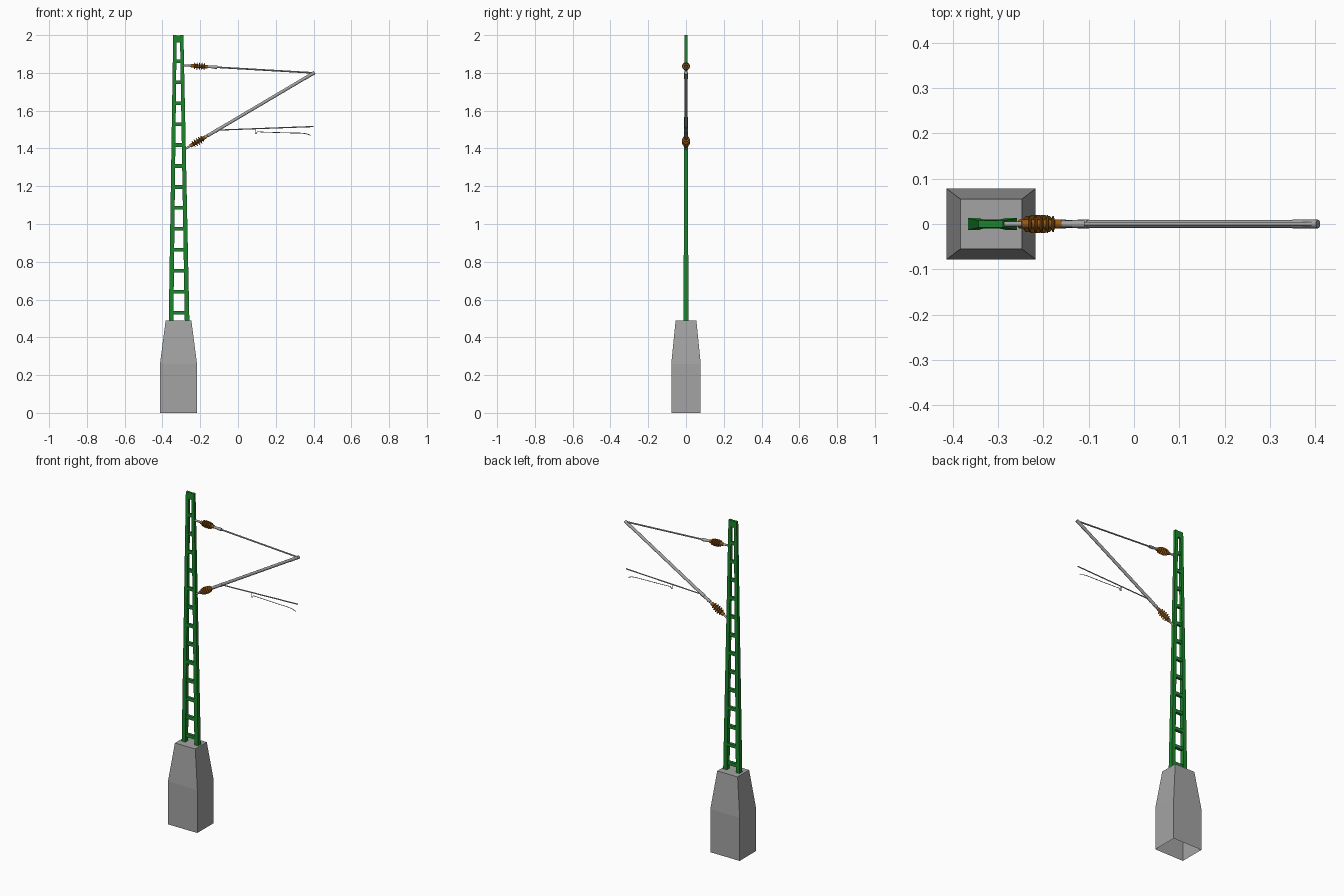
import bpy, bmesh, math
from mathutils import Vector

if "Cube" in bpy.data.objects:
    bpy.data.objects.remove(bpy.data.objects["Cube"])


def material(name, color):
    m = bpy.data.materials.new(name)
    m.diffuse_color = color
    m.use_nodes = True
    m.node_tree.nodes["Principled BSDF"].inputs["Base Color"].default_value = m.diffuse_color
    return m


GREEN = material("green_paint", (0.012, 0.235, 0.025, 1))
BROWN = material("brown_ceramic", (0.31, 0.10, 0.006, 1))
GREY = material("mid_grey", (0.37, 0.37, 0.37, 1))


def finish(name, bm, mat, smooth=False):
    bmesh.ops.recalc_face_normals(bm, faces=bm.faces)
    me = bpy.data.meshes.new(name)
    bm.to_mesh(me)
    bm.free()
    ob = bpy.data.objects.new(name, me)
    bpy.context.collection.objects.link(ob)
    me.materials.append(mat)
    if smooth:
        bpy.ops.object.select_all(action='DESELECT')
        ob.select_set(True)
        bpy.context.view_layer.objects.active = ob
        bpy.ops.object.shade_smooth_by_angle(angle=math.radians(50))
    return ob


def loft(name, rings, mat=GREY, cap_start=True, smooth=False):
    """Skin a list of equal-length point rings."""
    bm = bmesh.new()
    vs = [[bm.verts.new(p) for p in r] for r in rings]
    n = len(vs[0])
    for a, b in zip(vs, vs[1:]):
        for i in range(n):
            bm.faces.new((a[i], a[(i + 1) % n], b[(i + 1) % n], b[i]))
    if cap_start:
        bm.faces.new(vs[0])
    bm.faces.new(vs[-1])
    return finish(name, bm, mat, smooth)


def rect(cx, hx, hy, z):
    return [(cx + sx * hx, sy * hy, z) for sx, sy in ((-1, -1), (1, -1), (1, 1), (-1, 1))]


def lathe(name, p0, p1, profile, mat=GREY, sides=10):
    """Turned part along p0-p1; profile holds (fraction along, radius)."""
    p0, p1 = Vector(p0), Vector(p1)
    d = (p1 - p0).normalized()
    v = Vector((0, 1, 0))
    u = v.cross(d)
    rings = [[p0.lerp(p1, t) + r * (u * math.cos(a) + v * math.sin(a))
              for a in (2 * math.pi * (i + 0.5) / sides for i in range(sides))]
             for t, r in profile]
    return loft(name, rings, mat, smooth=True)


def rod(name, p0, p1, r, sides=8):
    return lathe(name, p0, p1, [(0, r), (1, r)], GREY, sides)


# Concrete footing, open underneath
CX = -0.315
loft("footing", [rect(CX, 0.098, 0.078, 0), rect(CX, 0.098, 0.078, 0.26),
                 rect(CX, 0.068, 0.055, 0.49)], cap_start=False)

# Tapering ladder mast
Z0, Z1 = 0.48, 2.0


def mast(z):
    """Centre x, leg centre offset, leg half width, leg half depth at height z."""
    t = (z - Z0) / (Z1 - Z0)
    return CX + 0.003 - 0.004 * t, 0.0425 - 0.0245 * t, 0.0122 - 0.003 * t, 0.0132 - 0.0055 * t


for side, label in ((-1, "left"), (1, "right")):
    rings = []
    for z in (Z0, Z1):
        cx, off, hw, hd = mast(z)
        rings.append(rect(cx + side * off, hw, hd, z))
    loft("mast_leg_" + label, rings, GREEN)
for i in range(13):
    z = 0.53 + i * 0.111
    cx, off, hw, hd = mast(z)
    loft("mast_rung_%02d" % (i + 1),
         [rect(cx, off, hd * 0.75, z + s * 0.0095) for s in (-1, 1)], GREEN)
loft("mast_head", [rect(CX - 0.001, 0.02, 0.0072, z) for z in (1.96, 1.999)], GREEN)

# Ribbed insulator profile: slim core with thin sheds
insulator = [(0, 0.010), (0.14, 0.010)]
for i in range(5):
    t = 0.17 + i * 0.145
    r = 0.021 if i in (1, 2, 3) else 0.018
    insulator += [(t, 0.010), (t + 0.025, r), (t + 0.055, r), (t + 0.08, 0.010)]
insulator += [(0.86, 0.010), (1, 0.010)]


def arm(label, a, b, xs, r_tube, r_clamp):
    """Mast pin, insulator, clamp and tube on the line a-b, split at the x values."""
    a, b = Vector(a), Vector(b)
    p = [a.lerp(b, (x - a.x) / (b.x - a.x)) for x in xs]
    rod(label + "_mast_pin", a, p[0], 0.006)
    lathe(label + "_insulator", p[0], p[1], insulator, BROWN, 12)
    lathe(label + "_clamp", p[1], p[2],
          [(0, r_clamp * 0.8), (0.45, r_clamp * 0.8), (0.5, r_clamp), (1, r_clamp)])
    rod(label + "_tube", p[2], b, r_tube, 10)


TIP = (0.402, 0, 1.80)
arm("top_tie", (-0.288, 0, 1.84), TIP, (-0.248, -0.16, -0.11), 0.0045, 0.009)
arm("bracket", (-0.282, 0, 1.396), TIP, (-0.252, -0.172, -0.15), 0.0088, 0.0095)

# Joint where tie and bracket meet
rod("tip_sleeve", (0.35, 0, 1.769), (0.406, 0, 1.802), 0.0095, 10)

# Registration arm with a small clip on the bracket
rod("registration_arm", (-0.112, 0, 1.497), (0.40, 0, 1.516), 0.0033)
rod("registration_clip", (-0.122, 0, 1.490), (-0.101, 0, 1.503), 0.0103)

# Thin steady arm hanging from the registration arm
cu = bpy.data.curves.new("steady_arm", 'CURVE')
cu.dimensions = '3D'
cu.bevel_depth = 0.002
cu.bevel_resolution = 1
cu.use_fill_caps = True
cu.materials.append(GREY)
pts = [(0.092, 1.504), (0.092, 1.477), (0.099, 1.477), (0.101, 1.488),
       (0.21, 1.484), (0.335, 1.481), (0.362, 1.478), (0.385, 1.469)]
sp = cu.splines.new('POLY')
sp.points.add(len(pts) - 1)
for q, (x, z) in zip(sp.points, pts):
    q.co = (x, 0, z, 1)
bpy.context.collection.objects.link(bpy.data.objects.new("steady_arm", cu))
